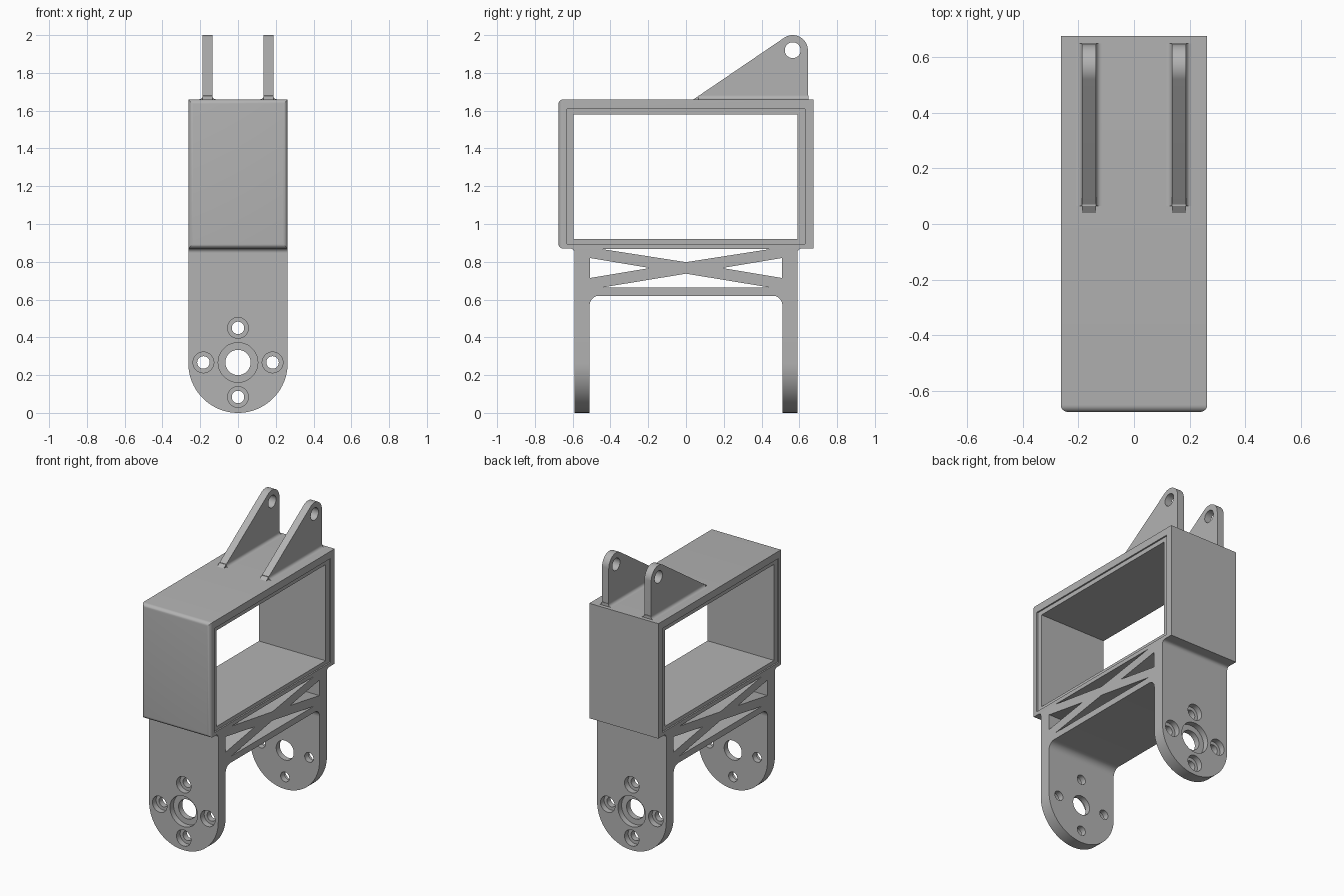
import bpy, bmesh
from math import sin, cos, pi, radians, atan2, acos, hypot

cube = bpy.data.objects.get("Cube")
if cube:
    bpy.data.objects.remove(cube, do_unlink=True)

GREY = bpy.data.materials.new("plain grey")
GREY.use_nodes = True
GREY.diffuse_color = (0.45, 0.45, 0.45, 1)
GREY.node_tree.nodes["Principled BSDF"].inputs["Base Color"].default_value = (0.45, 0.45, 0.45, 1)

W = 0.263          # half width of the bracket
LEG_IN, LEG_OUT = 0.51, 0.59
BOX_Z, TOP_Z = 0.87, 1.66
PIVOT_Z = 0.267


def arc(u, v, r, start, end, n=12):
    """Points on an arc, angles in degrees."""
    steps = [radians(start + (end - start) * i / n) for i in range(n + 1)]
    return [(u + r * cos(a), v + r * sin(a)) for a in steps]


def rect(u0, v0, u1, v1):
    return [(u0, v0), (u1, v0), (u1, v1), (u0, v1)]


def prism(name, pts, axis, a, b, bevel_rule=None, radius=0.0):
    """Extrude a 2D outline (second coordinate is z) along x or y."""
    place = (lambda p, t: (t, p[0], p[1])) if axis == "x" else (lambda p, t: (p[0], t, p[1]))
    bm = bmesh.new()
    lo = [bm.verts.new(place(p, a)) for p in pts]
    hi = [bm.verts.new(place(p, b)) for p in pts]
    bm.faces.new(lo)
    bm.faces.new(hi)
    for i in range(len(pts)):
        j = (i + 1) % len(pts)
        bm.faces.new((lo[i], lo[j], hi[j], hi[i]))
    bmesh.ops.recalc_face_normals(bm, faces=bm.faces[:])
    if bevel_rule:
        edges = [e for e in bm.edges if all(bevel_rule(v.co) for v in e.verts)]
        bmesh.ops.bevel(bm, geom=edges, offset=radius, segments=6, profile=0.5, affect="EDGES")
    me = bpy.data.meshes.new(name)
    bm.to_mesh(me)
    bm.free()
    me.materials.append(GREY)
    ob = bpy.data.objects.new(name, me)
    bpy.context.collection.objects.link(ob)
    return ob


def finish(ob, cutters=()):
    """Cut the openings, bake the result and shade it."""
    for c in cutters:
        c.hide_render = True
        m = ob.modifiers.new("cut", "BOOLEAN")
        m.operation, m.solver, m.object = "DIFFERENCE", "EXACT", c
    if cutters:
        bpy.context.view_layer.update()
        deps = bpy.context.evaluated_depsgraph_get()
        baked = bpy.data.meshes.new_from_object(ob.evaluated_get(deps))
        ob.modifiers.clear()
        ob.data = baked
        for c in cutters:
            bpy.data.objects.remove(c, do_unlink=True)
    bpy.ops.object.select_all(action="DESELECT")
    ob.select_set(True)
    bpy.context.view_layer.objects.active = ob
    bpy.ops.object.shade_smooth_by_angle(angle=radians(30))
    return ob


# Housing: open frame with rounded front edges and a shallow rim on each side
housing = prism("housing", rect(-0.675, BOX_Z, 0.675, TOP_Z), "x", -W, W,
                lambda co: co.y < -0.67, 0.025)
cuts = [prism("window_cutter", rect(-0.595, 0.92, 0.59, 1.58), "x", -1, 1)]
for s in (-1, 1):
    cuts.append(prism("rim_cutter", rect(-0.63, 0.895, 0.63, 1.61), "x", s * (W - 0.01), s * 0.4))
finish(housing, cuts)

# Truss between the legs, with filleted lower corners and four triangular openings
R = 0.05
outline = [(LEG_IN, BOX_Z), (-LEG_IN, BOX_Z)]
outline += arc(-LEG_IN + R, 0.62 - R, R, 180, 90)
outline += arc(LEG_IN - R, 0.62 - R, R, 90, 0)
truss = prism("truss", outline, "x", -W, W)
cuts = [prism("upper_cutter", [(-0.45, 0.868), (0.45, 0.868), (0, 0.798)], "x", -1, 1),
        prism("lower_cutter", [(-0.45, 0.663), (0.45, 0.663), (0, 0.737)], "x", -1, 1)]
for s in (-1, 1):
    cuts.append(prism("side_cutter", [(s * 0.509, 0.82), (s * 0.509, 0.714), (s * 0.19, 0.767)],
                      "x", -1, 1))
finish(truss, cuts)

# Legs: round ended plates with counterbored holes, and a small fillet under the housing
for name, s in (("front_leg", -1), ("back_leg", 1)):
    shape = [(W, BOX_Z), (-W, BOX_Z)] + arc(0, W, W, 180, 360, 40)
    leg = prism(name, shape, "y", s * LEG_IN, s * LEG_OUT)
    d = 0.183
    holes = [(0, PIVOT_Z, 0.067, 0.105)]
    holes += [(x, PIVOT_Z + z, 0.033, 0.055) for x, z in ((d, 0), (-d, 0), (0, d), (0, -d))]
    cuts = []
    for x, z, r, bore in holes:
        cuts.append(prism("hole_cutter", arc(x, z, r, 0, 350, 35), "y", s * 0.4, s * 0.7))
        cuts.append(prism("bore_cutter", arc(x, z, bore, 0, 350, 35), "y", s * 0.55, s * 0.7))
    finish(leg, cuts)
    f = 0.022
    corner = [(s * LEG_OUT, BOX_Z)]
    corner += [(s * u, v) for u, v in arc(LEG_OUT + f, BOX_Z - f, f, 180, 90, 6)]
    finish(prism(name + "_fillet", corner, "x", -W, W))

# Lugs on top: tapered plates with a round eye and flared feet
EY, EZ, ER = 0.565, 1.92, 0.08
TIP = 0.04
dy, dz = TIP - EY, TOP_Z - EZ
tangent = (atan2(dz, dy) - acos(ER / hypot(dy, dz))) * 180 / pi % 360
for name, s in (("left_lug", 1), ("right_lug", -1)):
    shape = [(TIP, TOP_Z), (EY + ER, TOP_Z)] + arc(EY, EZ, ER, 0, tangent, 24)
    lug = prism(name, shape, "x", s * 0.136, s * 0.187)
    finish(lug, [prism("eye_cutter", arc(EY, EZ, 0.042, 0, 350, 35), "x", -1, 1)])
    f = 0.02
    foot = arc(0.187 + f, TOP_Z + f, f, 270, 180, 6) + arc(0.136 - f, TOP_Z + f, f, 0, -90, 6)
    finish(prism(name + "_foot", [(s * u, v) for u, v in foot], "y", 0.065, EY + ER + 0.004))
